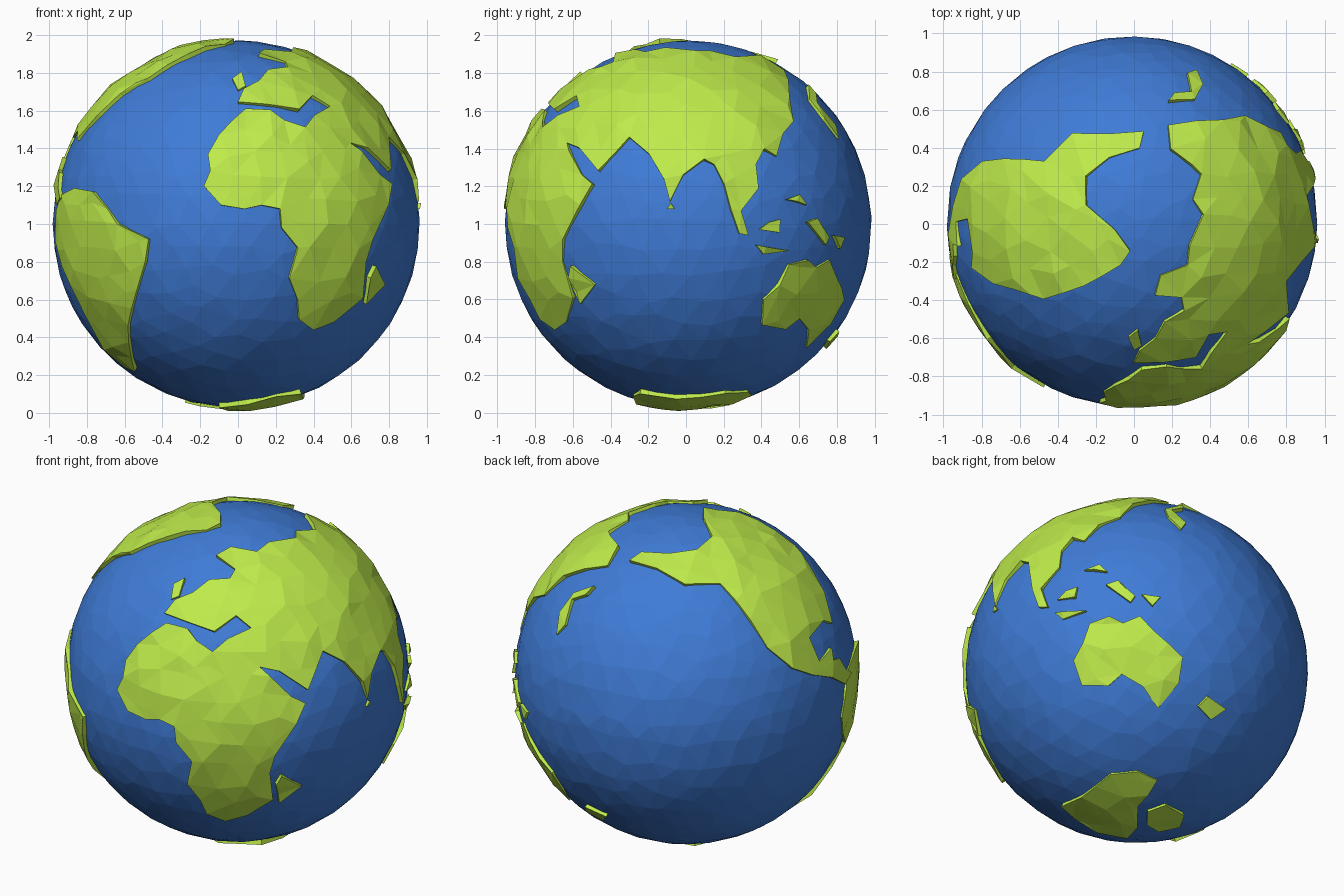
import bpy, bmesh, math, random
from mathutils import Vector
from mathutils.geometry import delaunay_2d_cdt

if "Cube" in bpy.data.objects:
    bpy.data.objects.remove(bpy.data.objects["Cube"])

random.seed(4)
C = Vector((-0.01, 0.012, 1.0))      # globe centre
R_SEA, R_READ = 0.972, 0.98


def material(name, rgb):
    m = bpy.data.materials.new(name)
    m.diffuse_color = (*rgb, 1)
    m.use_nodes = True
    m.node_tree.nodes["Principled BSDF"].inputs["Base Color"].default_value = m.diffuse_color
    return m


SEA = material("sea_blue", (0.05, 0.20, 0.68))
LAND = material("land_green", (0.52, 0.83, 0.07))


# Coast points read from a view, turned into directions from the globe centre
def depth(a, b):
    return math.sqrt(max(0.0004, R_READ ** 2 - a * a - b * b))


def front(pts):
    return [Vector((x - C.x, -depth(x - C.x, z - 1), z - 1)).normalized() for x, z in pts]


def right(pts):
    return [Vector((depth(y - C.y, z - 1), y - C.y, z - 1)).normalized() for y, z in pts]


def top(pts, sign=1):
    return [Vector((x - C.x, y - C.y, sign * depth(x - C.x, y - C.y))).normalized() for x, y in pts]


def geo(pts):
    out = []
    for lon, lat in pts:
        a, b = math.radians(lon), math.radians(lat)
        out.append(Vector((math.sin(a) * math.cos(b), -math.cos(a) * math.cos(b), math.sin(b))))
    return out


def finish(name, bm, mat):
    me = bpy.data.meshes.new(name)
    bm.to_mesh(me)
    bm.free()
    me.materials.append(mat)
    ob = bpy.data.objects.new(name, me)
    ob.location = C
    bpy.context.collection.objects.link(ob)


# Ocean: irregular faceted ball
bm = bmesh.new()
bmesh.ops.create_icosphere(bm, subdivisions=4, radius=1)
for v in bm.verts:
    j = Vector([random.uniform(-0.035, 0.035) for _ in range(3)])
    v.co = (v.co + j).normalized() * R_SEA
GRID = [v.co.normalized() for v in bm.verts]
finish("ocean", bm, SEA)


# Land: outline triangulated on a flattened map, wrapped back on the ball, with coast walls
def land(name, outline):
    ring = []
    for a, b in zip(outline, outline[1:] + outline[:1]):
        n = max(1, round(a.angle(b) / 0.15))
        ring += [a.lerp(b, i / n).normalized() for i in range(n)]
    mid = sum(ring, Vector()).normalized()
    u = mid.orthogonal().normalized()
    w = mid.cross(u)

    def flat(d):
        t = Vector((d.dot(u), d.dot(w)))
        return t.normalized() * mid.angle(d) if t.length > 1e-6 else t

    def wrap(p):
        t = p.length
        if t < 1e-6:
            return mid.copy()
        return mid * math.cos(t) + (u * p.x + w * p.y) * (math.sin(t) / t)

    inner = [g for g in GRID if mid.angle(g) < 2 and min(g.angle(r) for r in ring) > 0.06]
    n = len(ring)
    vs, _, fs, *_ = delaunay_2d_cdt([flat(d) for d in ring + inner],
                                    [(i, (i + 1) % n) for i in range(n)], [], 1, 1e-5)
    bm = bmesh.new()
    verts = [bm.verts.new(wrap(p) * random.uniform(0.978, 0.998)) for p in vs]
    for f in fs:
        face = bm.faces.new([verts[i] for i in f])
        face.normal_update()
        if face.normal.dot(face.calc_center_median()) < 0:
            face.normal_flip()
    bmesh.ops.delete(bm, geom=[v for v in bm.verts if not v.link_faces], context='VERTS')
    rim = [e for e in bm.edges if e.is_boundary]
    new = bmesh.ops.extrude_edge_only(bm, edges=rim)["geom"]
    for v in new:
        if isinstance(v, bmesh.types.BMVert):
            v.co = v.co.normalized() * 0.945
    finish(name, bm, LAND)


# Africa, Asia and Europe in one connected coastline
africa = front([
    (.04, 1.605), (-.03, 1.54), (-.10, 1.47), (-.16, 1.37), (-.145, 1.28), (-.18, 1.2), (-.09, 1.1),
    (.035, 1.08), (.125, 1.1), (.22, 1.08), (.23, .98), (.315, .875), (.27, .715), (.315, .6),
    (.32, .5), (.395, .445), (.51, .48), (.655, .61), (.68, .8), (.71, .92), (.785, 1.1)])
south_asia = right([
    (-.49, 1.21), (-.55, 1.26), (-.61, 1.38), (-.63, 1.43), (-.56, 1.4), (-.46, 1.28), (-.37, 1.385),
    (-.30, 1.46), (-.195, 1.37), (-.115, 1.235), (-.085, 1.12), (-.015, 1.26), (.095, 1.34),
    (.15, 1.315), (.2, 1.21), (.235, 1.08), (.28, .95), (.33, .94), (.29, 1.07), (.385, 1.19),
    (.37, 1.315), (.41, 1.395), (.48, 1.36), (.51, 1.475), (.57, 1.545)])
arctic = top([
    (.46, .54), (.18, .52), (.19, .39), (.3, .31), (.35, .26), (.31, .13), (.36, .05), (.29, -.11),
    (.28, -.215), (.14, -.27), (.11, -.37), (.25, -.385), (.26, -.45), (.16, -.51), (.11, -.6),
    (.03, -.66)])
mediterranean = front([
    (.0, 1.645), (.15, 1.63), (.32, 1.6), (.39, 1.675), (.485, 1.62), (.40, 1.57), (.35, 1.505),
    (.245, 1.55), (.17, 1.6)])
land("africa_europe_asia", africa + south_asia + arctic + mediterranean)

# Americas
land("north_america", top([
    (-.47, -.39), (-.26, -.32), (-.07, -.215), (-.02, -.14), (-.1, -.03), (-.25, .1), (-.25, .25),
    (-.13, .35), (.03, .4), (.05, .48), (-.13, .47), (-.32, .47), (-.47, .33), (-.68, .34)]) + geo([
    (-112, 30), (-104, 21), (-95, 16), (-86, 12), (-77, 6), (-72, 8), (-76, 11), (-79, 16), (-83, 17),
    (-82, 21), (-90, 19), (-91, 28), (-79, 30), (-74, 27), (-66, 36), (-60, 44)]))
land("south_america", front([
    (-.865, 1.19), (-.76, 1.17), (-.69, 1.08), (-.63, 1.0), (-.47, .92), (-.485, .8), (-.53, .655),
    (-.575, .47), (-.54, .23)]) + geo([
    (-73, -51), (-71, -42), (-69, -30), (-70, -19), (-76, -13), (-80, -5), (-77, 4), (-74, 9)]))

# Australia and nearby islands
land("australia", right([
    (.4, .47), (.41, .6), (.49, .68), (.545, .785), (.64, .81), (.69, .77), (.76, .81), (.79, .73),
    (.835, .6), (.77, .47), (.64, .345), (.65, .44), (.6, .5), (.52, .45)]))
for name, pts in {
    "borneo": [(.39, .97), (.44, 1.01), (.5, 1.025), (.49, .955)],
    "java": [(.37, .89), (.42, .88), (.54, .86), (.41, .84)],
    "new_guinea": [(.64, 1.01), (.69, 1.03), (.755, .93), (.735, .89)],
    "eastern_islet": [(.78, .94), (.84, .93), (.81, .87)],
    "philippines": [(.53, 1.13), (.6, 1.155), (.64, 1.1), (.58, 1.12)],
    "southern_islet": [(-.1, 1.08), (-.08, 1.11), (-.06, 1.08)],
}.items():
    land(name, right(pts))
land("japan", top([(.18, .64), (.21, .68), (.3, .69), (.28, .79), (.33, .81), (.36, .73), (.32, .655)]))
land("new_zealand", geo([(167, -39), (170, -35), (180, -37), (175, -42)]))
land("madagascar", front([(.67, .58), (.69, .72), (.72, .78), (.775, .68)]))
land("britain", front([(-.03, 1.77), (.02, 1.8), (.04, 1.73), (0, 1.71)]))

# Antarctica in two pieces around the south pole
land("antarctica_large", top([
    (.35, .21), (.34, -.05), (.33, -.24), (.2, -.28), (.05, -.26), (-.1, -.18), (-.05, -.03),
    (.08, .13), (.12, .35), (.25, .33)], -1))
land("antarctica_small", top([(-.085, .015), (.01, .13), (-.04, .23), (-.2, .2), (-.28, .07), (-.2, -.02)], -1))
